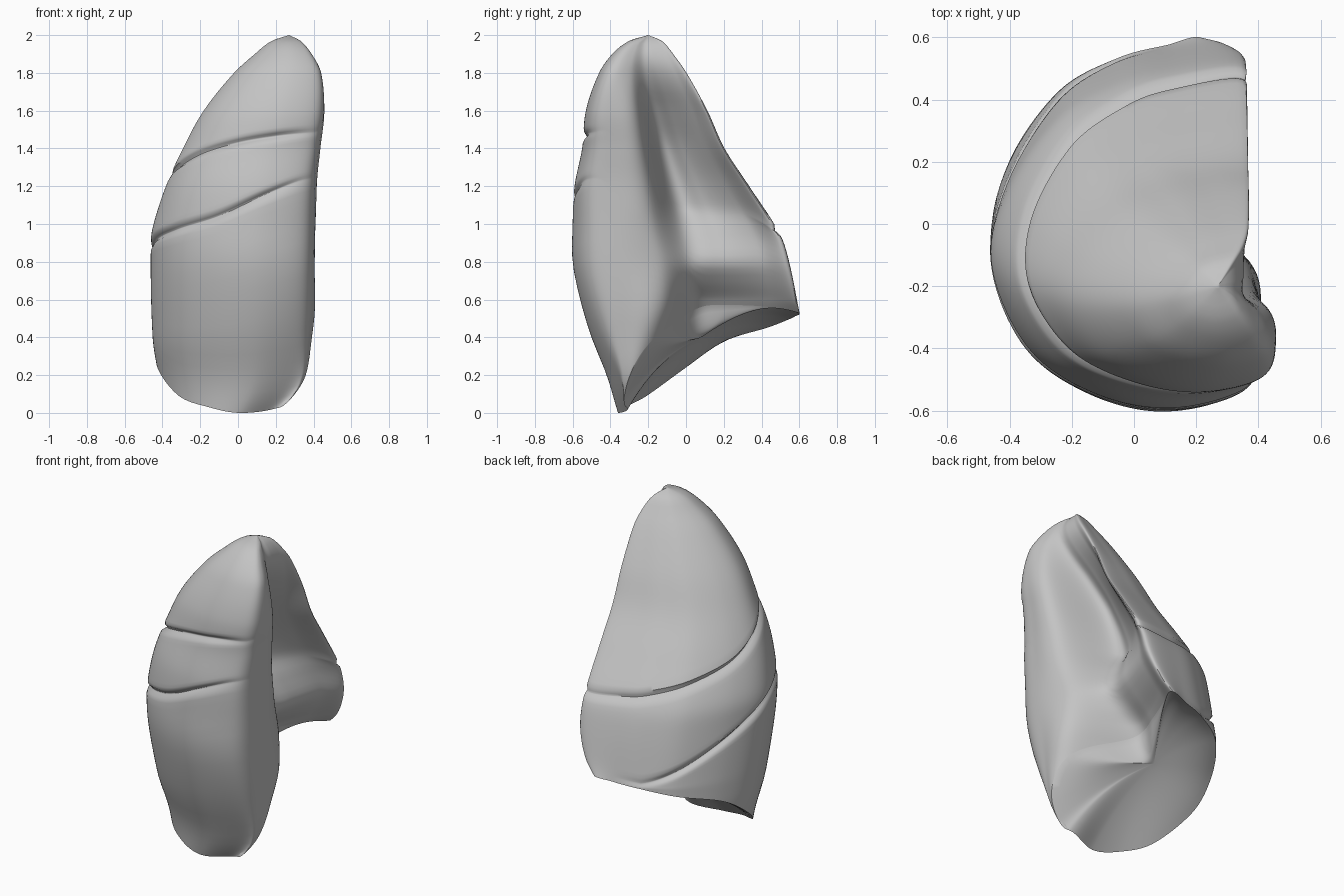
import bpy
import bmesh
import math
from mathutils import Vector

cube = bpy.data.objects.get("Cube")
if cube:
    bpy.data.objects.remove(cube, do_unlink=True)


def hermite(p0, p1, m0, m1, t):
    t2, t3 = t * t, t * t * t
    return (p0 * (2 * t3 - 3 * t2 + 1) + m0 * (t3 - 2 * t2 + t)
            + p1 * (3 * t2 - 2 * t3) + m1 * (t3 - t2))


def curve(table):
    """Smooth function of height through (height, value) pairs."""
    zs = [p[0] for p in table]
    vs = [p[1] for p in table]
    last = len(zs) - 1
    slopes = []
    for i in range(last + 1):
        a, b = max(i - 1, 0), min(i + 1, last)
        slopes.append((vs[b] - vs[a]) / (zs[b] - zs[a]))

    def value(z):
        if z <= zs[0]:
            return vs[0]
        if z >= zs[last]:
            return vs[last]
        i = max(k for k in range(last) if zs[k] <= z)
        d = zs[i + 1] - zs[i]
        return hermite(vs[i], vs[i + 1], slopes[i] * d, slopes[i + 1] * d,
                       (z - zs[i]) / d)
    return value


def around(values, u):
    """Closed smooth spline through one value per outline station."""
    n = len(values)
    i = int(u) % n
    p = [values[(i + k) % n] for k in (-1, 0, 1, 2)]
    return hermite(p[1], p[2], (p[2] - p[0]) * 0.5, (p[3] - p[1]) * 0.5,
                   u - int(u))


# Side profiles: extent of the shell at each height
front = curve([(0, -.36), (.2, -.42), (.4, -.5), (.6, -.56), (.8, -.6), (1, -.6),
               (1.2, -.59), (1.4, -.55), (1.6, -.53), (1.8, -.46), (1.9, -.39),
               (1.97, -.3), (2, -.2)])
back = curve([(.5, .6), (.8, .54), (.95, .49), (1.2, .33), (1.4, .2), (1.6, .11),
              (1.8, 0), (1.9, -.07), (1.97, -.13), (2, -.2)])
outer = curve([(0, -.39), (.2, -.42), (.4, -.45), (.9, -.46), (1, -.445),
               (1.2, -.38), (1.4, -.29), (1.6, -.18), (1.8, -.02), (1.9, .09),
               (1.97, .18), (2, .27)])
inner = curve([(0, .21), (.1, .3), (.2, .35), (.4, .38), (.6, .4), (1.2, .41),
               (1.4, .43), (1.6, .455), (1.8, .44), (1.9, .39), (1.97, .33), (2, .27)])
# Hollow on the inner side: its back edge, its front lip and its depth
back_edge = curve([(.5, .19), (.6, .28), (.75, .34), (.9, .355), (1.3, .365),
                   (1.8, .365), (1.9, .345), (1.97, .31), (2, .27)])
lip = curve([(0, -.3), (.3, -.2), (.6, -.12), (1, -.18), (1.4, -.24), (1.8, -.29),
             (1.95, -.26), (2, -.2)])
depth = curve([(.5, .2), (.6, .22), (.7, .17), (.8, .13), (.95, .19), (1.1, .27),
               (1.4, .25), (1.6, .15), (1.75, .05), (1.88, 0), (2, 0)])

# Convex stations as fractions of the extents: front, outer side, back
CONVEX = [(.66, 0), (.38, .045), (.13, .18), (0, .42), (.06, .64),
          (.25, .845), (.47, .94), (.66, .98)]
# Heights of the lower rim and of both plate seams at every station
RIM = [0, .03, .09, .24, .38, .45, .49, .51, .53, .56, .57, .55, .39, .08, .02]
LOW_SEAM = [1.15, 1.04, .97, .9, .76, .6, .52, .54, .57, .62, .62, .64, .9, 1.2, 1.235]
TOP_SEAM = [1.465, 1.43, 1.37, 1.28, 1.16, 1.07, 1.01, .98, .97, 1.05, 1.05, 1.1,
            1.3, 1.48, 1.485]
# Groove strength along each seam
LOW_CUT = [1, 1, 1, 1, 1, 1, .3, 0, 0, 0, 0, 0, 0, 0, .2]
TOP_CUT = [1, 1, 1, 1, 1, 1, 1, 1, .6, 0, 0, 0, 0, 0, .2]
STATIONS = len(RIM)


def outline(z):
    f, b, l, r = front(z), back(z), outer(z), inner(z)
    s, d, edge = lip(z), depth(z), back_edge(z)
    pts = [Vector((l + (r - l) * a, f + (b - f) * c)) for a, c in CONVEX]
    pts.append(Vector((edge, b)))
    for reach, t in ((.45, .8), (.9, .5), (1, .25)):
        pts.append(Vector((edge - d * reach, s + (b - s) * t)))
    pts.append(Vector((r - .03 * min(1, (2 - z) * 5), s)))
    pts.append(Vector((r, (f + s) / 2)))
    pts.append(Vector((l + (r - l) * .93, f + (b - f) * .06)))
    return pts


def shell_point(u, z, low, top):
    p = around(outline(z), u)
    cut = 0
    for seam, strength in ((low, LOW_CUT), (top, TOP_CUT)):
        k = max(0, min(1, around(strength, u)))
        cut += .025 * k * math.exp(-((z - seam) / .018) ** 2)
    inward = Vector((.1, -.05)) - p
    if cut > 0 and inward.length > .001:
        p = p + inward.normalized() * cut
    return Vector((p.x, p.y, z))


def cosine(t):
    return (1 - math.cos(math.pi * t)) / 2


# Rows run from rim to low seam, to top seam, to the peak
rows = [(0, cosine(k / 20)) for k in range(20)]
rows += [(1, cosine(k / 18)) for k in range(18)]
rows += [(2, 1 - (1 - (k / 30) ** 1.5) ** 1.8) for k in range(30)]

SEGMENTS = STATIONS * 10
bm = bmesh.new()
columns = []
for j in range(SEGMENTS):
    u = j * STATIONS / SEGMENTS
    rim = max(0, around(RIM, u))
    low = max(rim + .03, around(LOW_SEAM, u))
    top = max(low + .03, around(TOP_SEAM, u))
    levels = [rim, low, top, 2]
    columns.append([bm.verts.new(shell_point(
        u, levels[i] + (levels[i + 1] - levels[i]) * t, low, top)) for i, t in rows])
rings = [list(ring) for ring in zip(*columns)]


def bridge(a, b):
    for j in range(SEGMENTS):
        k = (j + 1) % SEGMENTS
        bm.faces.new((a[j], a[k], b[k], b[j]))


def fan(ring, centre):
    tip = bm.verts.new(centre)
    for j in range(SEGMENTS):
        bm.faces.new((ring[j], ring[(j + 1) % SEGMENTS], tip))


# Plated wall closed at the peak
for a, b in zip(rings, rings[1:]):
    bridge(a, b)
fan(rings[-1], (.27, -.2, 2))


# Hollow underside: a sloping plane that bends to meet the rim
def slope(p):
    return .25 + .25 * p.x + .6 * p.y


def underside_point(edge, k):
    p = middle.lerp(edge, k)
    p.z = slope(p) + (edge.z - slope(edge)) * k ** 3 + .12 * (1 - k * k)
    return p


rim_ring = rings[0]
middle = Vector((-.08, .08, 0))
previous = rim_ring
for step in range(1, 12):
    ring = [bm.verts.new(underside_point(v.co, 1 - step / 12)) for v in rim_ring]
    bridge(previous, ring)
    previous = ring
fan(previous, underside_point(middle, 0))

bmesh.ops.recalc_face_normals(bm, faces=bm.faces[:])
mesh = bpy.data.meshes.new("shoulder_plate")
bm.to_mesh(mesh)
bm.free()
shell = bpy.data.objects.new("shoulder_plate", mesh)
bpy.context.collection.objects.link(shell)

# Single plain grey
grey = bpy.data.materials.new("plain_grey")
grey.use_nodes = True
colour = (.55, .55, .55, 1)
grey.diffuse_color = colour
grey.node_tree.nodes["Principled BSDF"].inputs["Base Color"].default_value = colour
mesh.materials.append(grey)

bpy.ops.object.select_all(action='DESELECT')
shell.select_set(True)
bpy.context.view_layer.objects.active = shell
bpy.ops.object.shade_smooth_by_angle(angle=math.radians(42))
